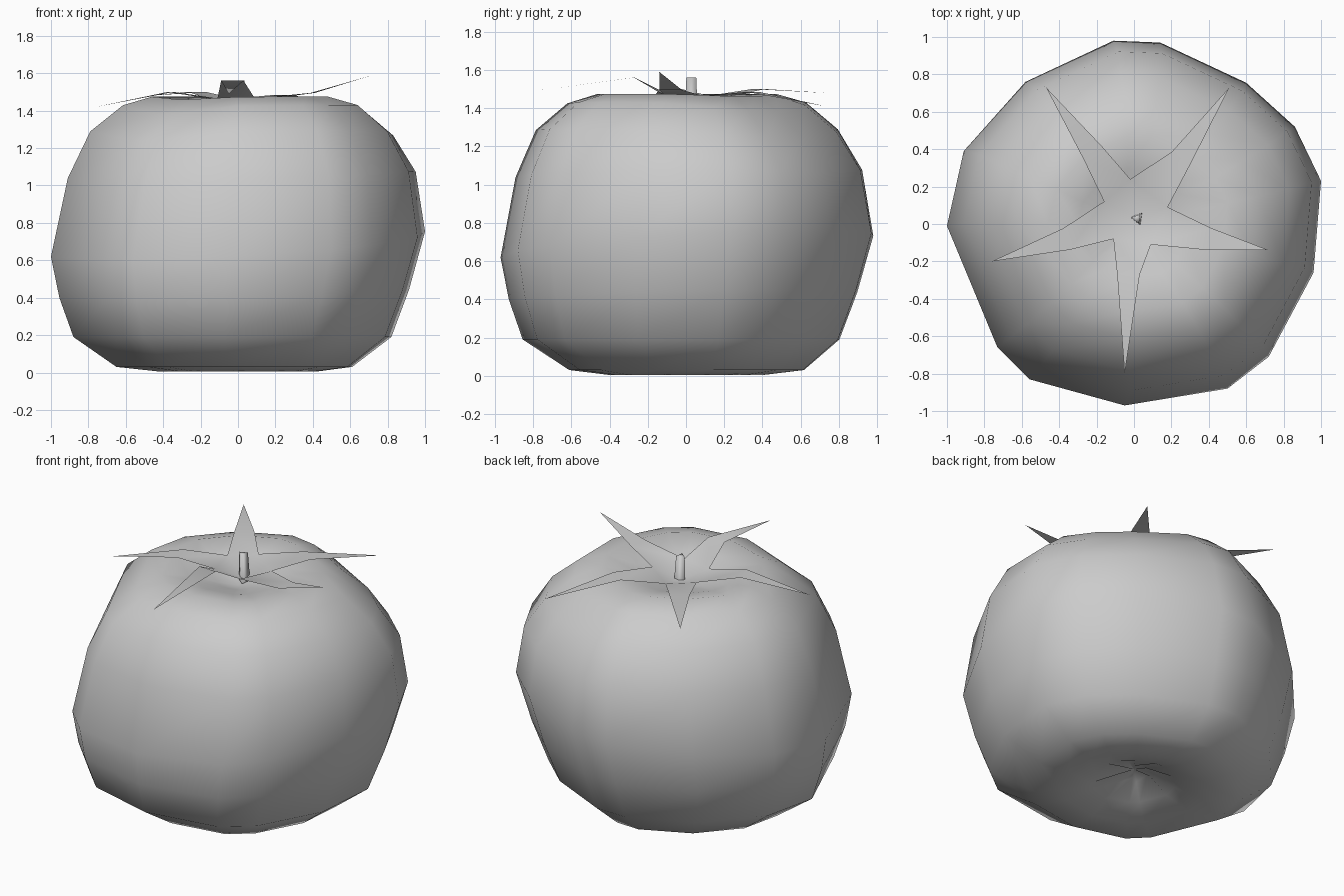
import bpy
import math
from mathutils import Vector

cube = bpy.data.objects.get("Cube")
if cube:
    bpy.data.objects.remove(cube, do_unlink=True)

grey = bpy.data.materials.new("plain_grey")
grey.use_nodes = True
colour = (0.6, 0.6, 0.6, 1)
grey.diffuse_color = colour
grey.node_tree.nodes["Principled BSDF"].inputs["Base Color"].default_value = colour


def make_part(name, verts, faces, angle):
    mesh = bpy.data.meshes.new(name)
    mesh.from_pydata(verts, [], faces)
    mesh.materials.append(grey)
    mesh.update()
    part = bpy.data.objects.new(name, mesh)
    bpy.context.collection.objects.link(part)
    bpy.ops.object.select_all(action='DESELECT')
    part.select_set(True)
    bpy.context.view_layer.objects.active = part
    bpy.ops.object.shade_smooth_by_angle(angle=math.radians(angle))
    return part


# Fruit: an uneven outline swept through rings, dimpled at both ends
outline = [(1.0, 0.23), (0.86, 0.52), (0.6, 0.755), (0.14, 0.97), (-0.11, 0.98),
           (-0.58, 0.76), (-0.91, 0.39), (-1.0, -0.01), (-0.73, -0.66),
           (-0.56, -0.83), (-0.05, -0.97), (0.5, -0.88), (0.72, -0.71), (0.96, -0.26)]
# scale, height, x shift, y shift, tilt, corner drop of each ring
rings = [(0.1, 0.1, 0, 0, 0, 0), (0.25, 0.05, 0, 0, 0, 0), (0.42, 0.005, 0, 0, 0, 0),
         (0.63, 0.03, -0.02, 0, 0, 0), (0.85, 0.19, -0.03, -0.03, 0, 0),
         (0.935, 0.42, -0.02, -0.02, 0.02, 0), (1.0, 0.68, 0, 0, 0.06, 0),
         (0.93, 1.06, 0.02, 0.01, 0.02, 0.05), (0.81, 1.29, 0.02, 0, 0, 0.1),
         (0.64, 1.43, 0.025, 0, 0, 0.1), (0.48, 1.475, 0.02, 0, 0, 0.03),
         (0.3, 1.44, 0, 0, 0, 0), (0.12, 1.385, 0, 0, 0, 0)]
n = len(outline)
verts, faces = [], []
for r, (s, z, dx, dy, tilt, drop) in enumerate(rings):
    for i, (x, y) in enumerate(outline):
        pucker = 0.03 * (i % 2) if r == 0 else 0
        height = z + tilt * (x + y) - drop * max(0, x * y) + pucker
        verts.append((x * s + dx, y * s + dy, height))
for r in range(len(rings) - 1):
    for i in range(n):
        j = (i + 1) % n
        faces.append((r * n + i, r * n + j, r * n + n + j, r * n + n + i))
bottom = len(verts)
last = bottom - n
verts += [(0, 0, 0.13), (0, 0, 1.36)]
for i in range(n):
    j = (i + 1) % n
    faces.append((bottom, j, i))
    faces.append((bottom + 1, last + i, last + j))
make_part("fruit_body", verts, faces, 80)

# Leaf crown: five pointed sepals meeting in the dimple
centre = Vector((0.02, 0.03, 1.4))
notches = [(0.09, -0.11), (0.18, 0.09), (-0.02, 0.24), (-0.16, 0.12), (-0.11, -0.08)]
# bend and tip of each sepal
sepals = [((0.4, -0.08, 1.495), (0.72, -0.14, 1.59)),
          ((0.25, 0.35, 1.485), (0.51, 0.73, 1.41)),
          ((-0.22, 0.38, 1.5), (-0.47, 0.73, 1.48)),
          ((-0.36, -0.08, 1.5), (-0.76, -0.2, 1.42)),
          ((-0.03, -0.27, 1.56), (-0.05, -0.8, 1.49))]
verts = [centre] + [Vector((x, y, 1.465)) for x, y in notches]
faces = []
for i, (bend, tip) in enumerate(sepals):
    bend, tip = Vector(bend), Vector(tip)
    along = tip - bend
    side = Vector((along.y, -along.x, 0)).normalized() * 0.06
    k = len(verts)
    verts += [bend + side, tip, bend - side]
    a, b = 1 + i, 1 + (i + 1) % 5
    faces += [(0, a, b), (a, k, k + 2, b), (k, k + 1, k + 2)]
make_part("leaf_crown", verts, faces, 60)

# Stem: short tapered stub
sides = 3
verts = []
for radius, z, x in ((0.04, 1.38, 0.02), (0.03, 1.56, 0.015)):
    for i in range(sides):
        t = math.tau * i / sides + 0.9
        verts.append((x + radius * math.cos(t), 0.03 + radius * math.sin(t), z))
faces = [(i, (i + 1) % sides, sides + (i + 1) % sides, sides + i) for i in range(sides)]
faces.append(tuple(range(sides, 2 * sides)))
make_part("stem", verts, faces, 130)
